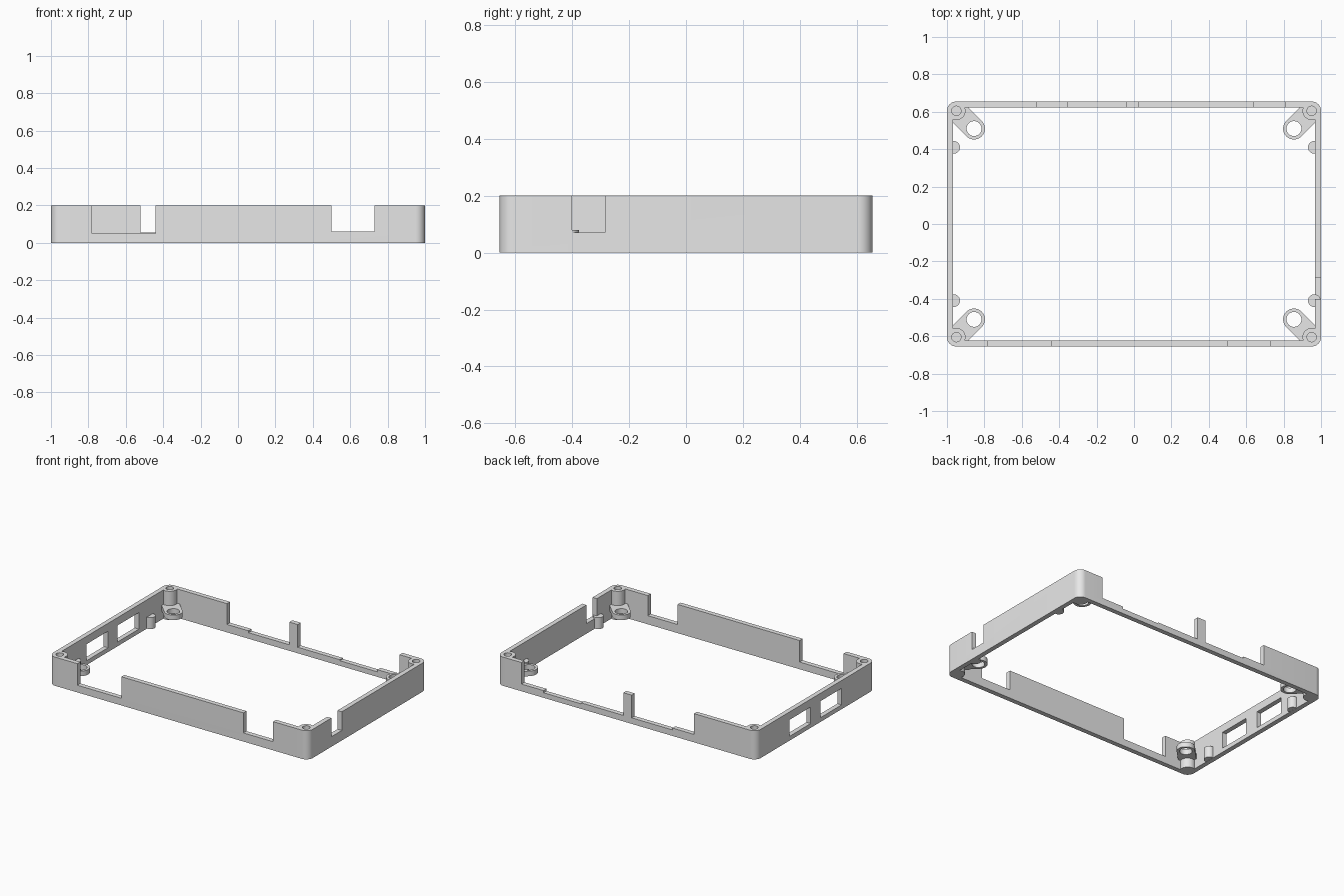
import bpy
import bmesh
from math import cos, sin, pi, atan2, radians

cube = bpy.data.objects.get("Cube")
if cube:
    bpy.data.objects.remove(cube, do_unlink=True)

grey = bpy.data.materials.new("light grey plastic")
grey.use_nodes = True
grey.diffuse_color = (0.8, 0.8, 0.8, 1)
grey.node_tree.nodes["Principled BSDF"].inputs["Base Color"].default_value = (0.8, 0.8, 0.8, 1)

HX, HY, H = 1.0, 0.655, 0.2    # half length, half depth, height
WALL, R = 0.033, 0.05          # wall thickness, corner radius
IX, IY = HX - WALL, HY - WALL
OVER = 0.05                    # extra reach of the cutters


def arc(cx, cy, r, a0, a1, n):
    return [(cx + r * cos(a0 + (a1 - a0) * i / n),
             cy + r * sin(a0 + (a1 - a0) * i / n)) for i in range(n + 1)]


def circle(cx, cy, r, n=32):
    return arc(cx, cy, r, 0, 2 * pi, n)[:-1]


def rect(x0, x1, y0, y1):
    return [(x0, y0), (x1, y0), (x1, y1), (x0, y1)]


def rounded_rect(hx, hy, r):
    pts = []
    for i, (sx, sy) in enumerate([(1, 1), (-1, 1), (-1, -1), (1, -1)]):
        pts += arc(sx * (hx - r), sy * (hy - r), r, i * pi / 2, (i + 1) * pi / 2, 10)
    return pts


def capsule(ax, ay, bx, by, r):
    a = atan2(by - ay, bx - ax)
    return (arc(bx, by, r, a - pi / 2, a + pi / 2, 16)
            + arc(ax, ay, r, a + pi / 2, a + 3 * pi / 2, 16))


def prism(name, pts, z0, z1):
    bm = bmesh.new()
    base = bm.faces.new([bm.verts.new((x, y, z0)) for x, y in pts])
    top = bmesh.ops.extrude_face_region(bm, geom=[base])
    verts = [g for g in top["geom"] if isinstance(g, bmesh.types.BMVert)]
    bmesh.ops.translate(bm, verts=verts, vec=(0, 0, z1 - z0))
    bmesh.ops.recalc_face_normals(bm, faces=bm.faces)
    mesh = bpy.data.meshes.new(name)
    bm.to_mesh(mesh)
    bm.free()
    mesh.materials.append(grey)
    ob = bpy.data.objects.new(name, mesh)
    bpy.context.collection.objects.link(ob)
    return ob


def activate(ob):
    bpy.ops.object.select_all(action='DESELECT')
    ob.select_set(True)
    bpy.context.view_layer.objects.active = ob


def cut(target, pts, z0, z1):
    cutter = prism("cutter", pts, z0, z1)
    cutter.hide_render = True
    activate(target)
    mod = target.modifiers.new("cut", 'BOOLEAN')
    mod.operation, mod.solver, mod.object = 'DIFFERENCE', 'EXACT', cutter
    bpy.ops.object.modifier_apply(modifier=mod.name)
    bpy.data.objects.remove(cutter, do_unlink=True)


def smooth(ob):
    activate(ob)
    bpy.ops.object.shade_smooth_by_angle(angle=radians(30))


# Wall frame
frame = prism("wall_frame", rounded_rect(HX, HY, R), 0, H)
cut(frame, rect(-IX, IX, -IY, IY), -OVER, H + OVER)

# Front wall openings
for x0, x1, z in [(-0.78, -0.44, 0.05), (0.5, 0.73, 0.06)]:
    cut(frame, rect(x0, x1, -HY - OVER, -IY + 0.01), z, H + OVER)

# Back wall openings, stepped, leaving one upright post
for x0, x1, z in [(-0.52, -0.355, 0.055), (-0.355, -0.04, 0.042), (0.025, 0.35, 0.042),
                  (0.35, 0.64, 0.035), (0.64, 0.81, 0.05)]:
    cut(frame, rect(x0, x1, IY - 0.01, HY + OVER), z, H + OVER)

# Notch in the left wall
cut(frame, rect(IX - 0.01, HX + OVER, -0.4, -0.285), 0.07, H + OVER)

# Two windows in the right wall
for y0, y1 in [(-0.285, -0.05), (0.055, 0.29)]:
    cut(frame, rect(-HX - OVER, -IX + 0.01, y0, y1), 0.03, 0.145)

# Corner screw bosses, mounting ears and locating pegs
for sx, side in [(-1, "right"), (1, "left")]:
    for sy, end in [(-1, "front"), (1, "back")]:
        tag = f"{end}_{side}"
        cx, cy = sx * (HX - R), sy * (HY - R)
        boss = prism("screw_boss_" + tag, circle(cx, cy, R - 0.001), 0, H)
        for part in (frame, boss):
            cut(part, circle(cx, cy, 0.025), 0.11, H + OVER)
        smooth(boss)

        ex, ey = sx * 0.855, sy * 0.51
        ear = prism("mounting_ear_" + tag,
                    capsule(sx * 0.93, sy * 0.585, ex, ey, 0.058), 0.065, 0.1)
        cut(ear, circle(ex, ey, 0.04), 0, H)
        smooth(ear)

        peg = prism("locating_peg_" + tag, circle(sx * 0.964, sy * 0.41, 0.034), 0.001, 0.08)
        smooth(peg)

smooth(frame)
